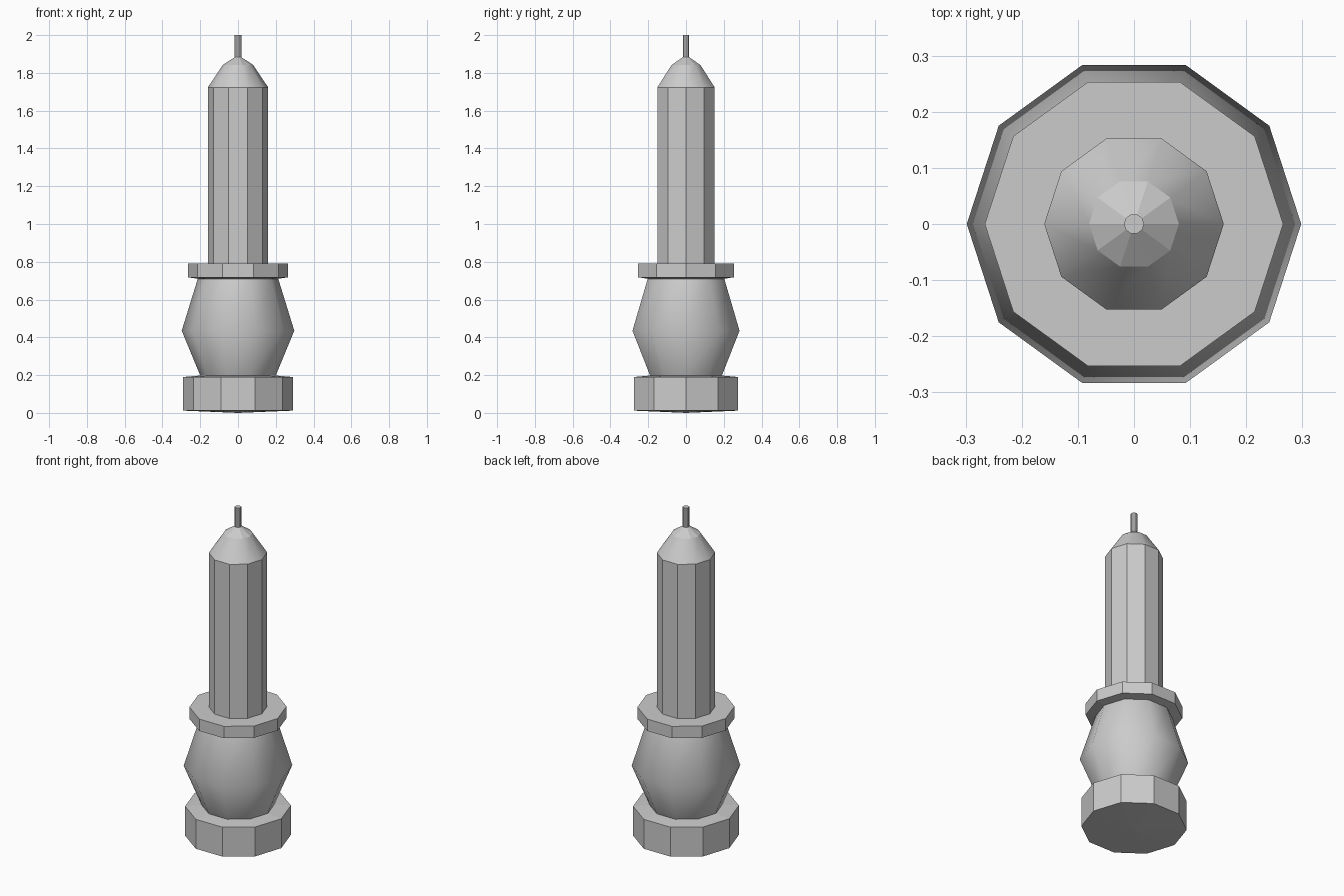
import bpy, bmesh
from math import cos, sin, tau

if "Cube" in bpy.data.objects:
    bpy.data.objects.remove(bpy.data.objects["Cube"])


def lathe(name, profile, sides=10, smooth=False):
    """Spin (radius, z) points, listed bottom to top; radius 0 closes to a point."""
    bm = bmesh.new()
    rings = []
    for r, z in profile:
        if r == 0:
            rings.append([bm.verts.new((0, 0, z))] * sides)
        else:
            rings.append([bm.verts.new((r * cos(tau * i / sides), r * sin(tau * i / sides), z))
                          for i in range(sides)])
    for a, b in zip(rings, rings[1:]):
        for i in range(sides):
            j = (i + 1) % sides
            corners = list(dict.fromkeys((a[i], a[j], b[j], b[i])))
            bm.faces.new(corners).smooth = smooth
    mesh = bpy.data.meshes.new(name)
    bm.to_mesh(mesh)
    bm.free()
    obj = bpy.data.objects.new(name, mesh)
    bpy.context.collection.objects.link(obj)
    return obj


# Foot of the holder, with a slightly dished underside
lathe("foot", [(0, 0), (0.29, 0.012), (0.29, 0.19), (0.2, 0.198)])

# Swelling body between foot and collar
lathe("body", [(0.2, 0.198), (0.298, 0.435), (0.213, 0.71)], smooth=True)

# Drip collar
lathe("collar", [(0.213, 0.71), (0.266, 0.718), (0.266, 0.79), (0.16, 0.79)])

# Candle shaft, smooth shoulder and faceted tip
lathe("candle_shaft", [(0.16, 0.79), (0.16, 1.723)])
lathe("candle_shoulder", [(0.16, 1.723), (0.08, 1.842)], smooth=True)
lathe("candle_tip", [(0.08, 1.842), (0.018, 1.883)])

# Wick
lathe("wick", [(0.018, 1.883), (0.018, 2.0), (0, 2.0)])
